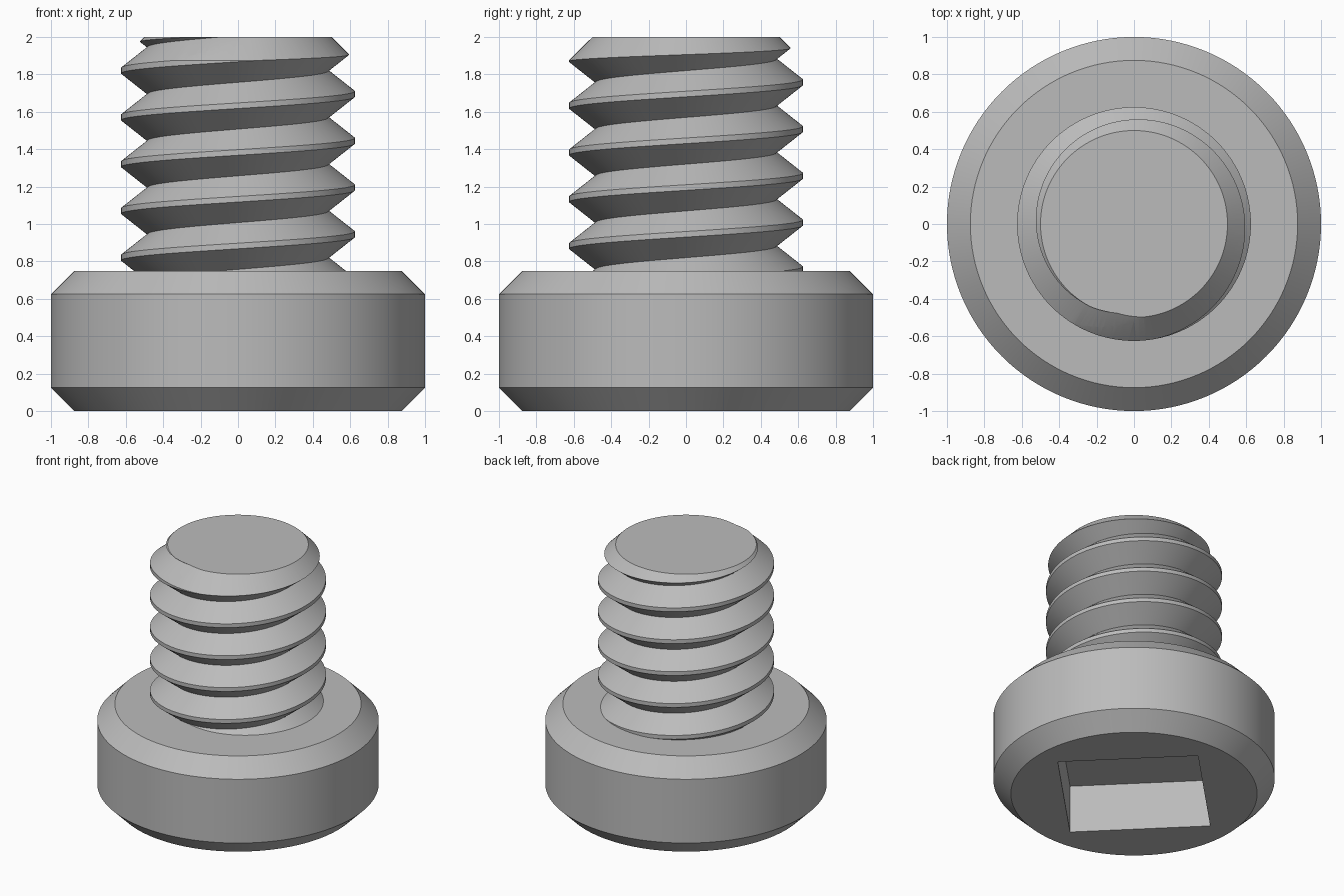
import bpy
import bmesh
from math import cos, sin, pi, radians

if "Cube" in bpy.data.objects:
    bpy.data.objects.remove(bpy.data.objects["Cube"], do_unlink=True)

SEG = 128
PITCH, CREST, ROOT, FLAT = 0.25, 0.625, 0.485, 0.03

steel = bpy.data.materials.new("grey steel")
steel.use_nodes = True
grey = (0.5, 0.5, 0.5, 1)
steel.diffuse_color = grey
steel.node_tree.nodes["Principled BSDF"].inputs["Base Color"].default_value = grey


def make_object(name, bm):
    bmesh.ops.recalc_face_normals(bm, faces=bm.faces)
    mesh = bpy.data.meshes.new(name)
    bm.to_mesh(mesh)
    bm.free()
    mesh.materials.append(steel)
    obj = bpy.data.objects.new(name, mesh)
    bpy.context.collection.objects.link(obj)
    return obj


def lathe(name, profile, sides=SEG, turn=0.0):
    """Closed solid of revolution from (radius, height) points."""
    bm = bmesh.new()
    rings = [[bm.verts.new((r * cos(turn + 2 * pi * i / sides),
                            r * sin(turn + 2 * pi * i / sides), z))
              for i in range(sides)] for r, z in profile]
    for low, high in zip(rings, rings[1:]):
        for i in range(sides):
            k = (i + 1) % sides
            bm.faces.new((low[i], low[k], high[k], high[i]))
    bm.faces.new(rings[0])
    bm.faces.new(rings[-1])
    return make_object(name, bm)


def boolean(obj, tool, operation):
    tool.hide_render = True
    mod = obj.modifiers.new("cut", "BOOLEAN")
    mod.operation, mod.solver, mod.object = operation, "EXACT", tool
    bpy.context.view_layer.objects.active = obj
    bpy.ops.object.modifier_apply(modifier=mod.name)
    bpy.data.objects.remove(tool, do_unlink=True)


def helical_rod(name, start, turns):
    """Solid rod with a right-handed V thread; start is the crest height at +x."""
    bm = bmesh.new()
    shape = [(ROOT, -PITCH / 2), (CREST, -FLAT / 2), (CREST, FLAT / 2)]
    n = len(shape)
    rows = n * turns + 1
    columns = []
    for a in range(SEG):
        angle = 2 * pi * a / SEG
        column = []
        for j in range(rows + (n if a == 0 else 0)):
            r, dz = shape[j % n]
            z = start + dz + PITCH * (j // n + a / SEG)
            column.append(bm.verts.new((r * cos(angle), r * sin(angle), z)))
        columns.append(column)
    # The last column meets the first one turn higher
    columns.append(columns[0][n:])
    for left, right in zip(columns, columns[1:]):
        for j in range(rows - 1):
            bm.faces.new((left[j], right[j], right[j + 1], left[j + 1]))
    # Fan caps close the stepped ends
    for height in (start, start + PITCH * turns):
        hub = bm.verts.new((0, 0, height))
        for edge in [e for e in bm.edges if e.is_boundary and hub not in e.verts]:
            low = edge.verts[0].co.z < start + PITCH * turns / 2
            if low == (height == start):
                bm.faces.new((*edge.verts, hub))
    return make_object(name, bm)


# Chamfered round head with a square socket underneath
head = lathe("screw_head", [(0.875, 0), (1, 0.125), (1, 0.625), (0.875, 0.75)])
socket = lathe("socket_cutter", [(0.5 * 2 ** 0.5, -0.2), (0.5 * 2 ** 0.5, 0.375)], 4)
boolean(head, socket, "DIFFERENCE")

# Threaded shank trimmed to length with a chamfered tip
shank = helical_rod("threaded_shank", 0.695 - PITCH, 8)
trim = lathe("shank_trimmer", [(0.8, 0.7), (0.8, 1.7), (0.5, 2.0)])
boolean(shank, trim, "INTERSECT")

# Smooth round faces, keep sharp edges
for obj in (head, shank):
    bpy.ops.object.select_all(action="DESELECT")
    obj.select_set(True)
    bpy.context.view_layer.objects.active = obj
    bpy.ops.object.shade_smooth_by_angle(angle=radians(30))
